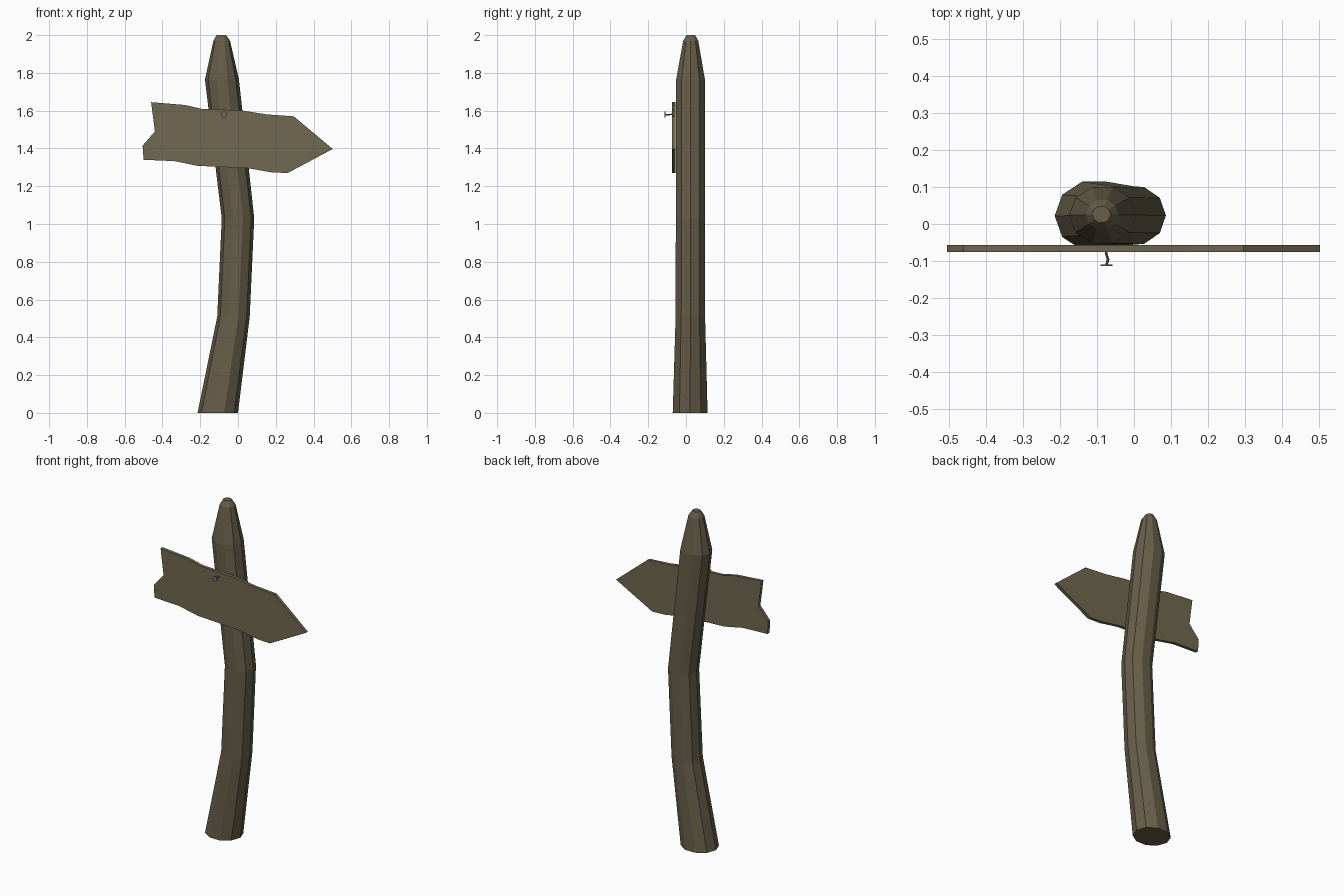
import bpy, bmesh
from math import sin, cos, pi
from mathutils import Vector

if "Cube" in bpy.data.objects:
    bpy.data.objects.remove(bpy.data.objects["Cube"])


def finish(name, bm, color):
    bmesh.ops.recalc_face_normals(bm, faces=bm.faces)
    mesh = bpy.data.meshes.new(name)
    bm.to_mesh(mesh)
    bm.free()
    mat = bpy.data.materials.new(name + "_colour")
    mat.diffuse_color = (*color, 1)
    mat.use_nodes = True
    mat.node_tree.nodes["Principled BSDF"].inputs["Base Color"].default_value = mat.diffuse_color
    mesh.materials.append(mat)
    obj = bpy.data.objects.new(name, mesh)
    bpy.context.collection.objects.link(obj)
    return obj


def loft(bm, rings):
    """Skin a list of equal-sized point rings and cap both ends."""
    loops = [[bm.verts.new(p) for p in ring] for ring in rings]
    n = len(loops[0])
    for a, b in zip(loops, loops[1:]):
        for i in range(n):
            j = (i + 1) % n
            bm.faces.new((a[i], a[j], b[j], b[i]))
    bm.faces.new(loops[0][::-1])
    bm.faces.new(loops[-1])


def ring_z(x, y, z, rx, ry, n=10):
    return [Vector((x + rx * cos(2 * pi * i / n), y + ry * sin(2 * pi * i / n), z)) for i in range(n)]


def ring_y(x, y, z, r, n=8):
    return [Vector((x + r * cos(2 * pi * (i + .5) / n), y, z + r * sin(2 * pi * (i + .5) / n)))
            for i in range(n)]


# crooked ten-sided post with a whittled tip
bm = bmesh.new()
loft(bm, [ring_z(*s) for s in (
    (-0.107, 0.022, 0.00, 0.107, 0.097),
    (-0.024, 0.023, 0.51, 0.086, 0.082),
    (0.000, 0.023, 1.03, 0.086, 0.081),
    (-0.085, 0.024, 1.765, 0.090, 0.080),
    (-0.086, 0.025, 1.97, 0.044, 0.042),
    (-0.088, 0.026, 2.00, 0.025, 0.023))])
finish("post", bm, (0.135, 0.112, 0.066))

# ragged arrow board
outline = [(-.46, 1.645), (-.28, 1.63), (-.195, 1.61), (.013, 1.602), (.155, 1.58),
           (.295, 1.57), (.502, 1.397), (.263, 1.27), (.18, 1.273), (.055, 1.295),
           (-.215, 1.308), (-.337, 1.333), (-.50, 1.34), (-.505, 1.415), (-.44, 1.49)]
bm = bmesh.new()
loft(bm, [[Vector((x, y, z)) for x, z in outline] for y in (-0.075, -0.056)])
finish("arrow_board", bm, (0.165, 0.138, 0.080))

# bent nail: thin shaft, flat head
bm = bmesh.new()
loft(bm, [ring_y(*s) for s in (
    (-0.076, -0.060, 1.580, 0.004), (-0.075, -0.080, 1.580, 0.004),
    (-0.070, -0.096, 1.578, 0.004), (-0.074, -0.110, 1.580, 0.004))])
loft(bm, [ring_y(-0.074, y, 1.580, 0.017) for y in (-0.109, -0.113)])
finish("nail", bm, (0.14, 0.14, 0.14))
